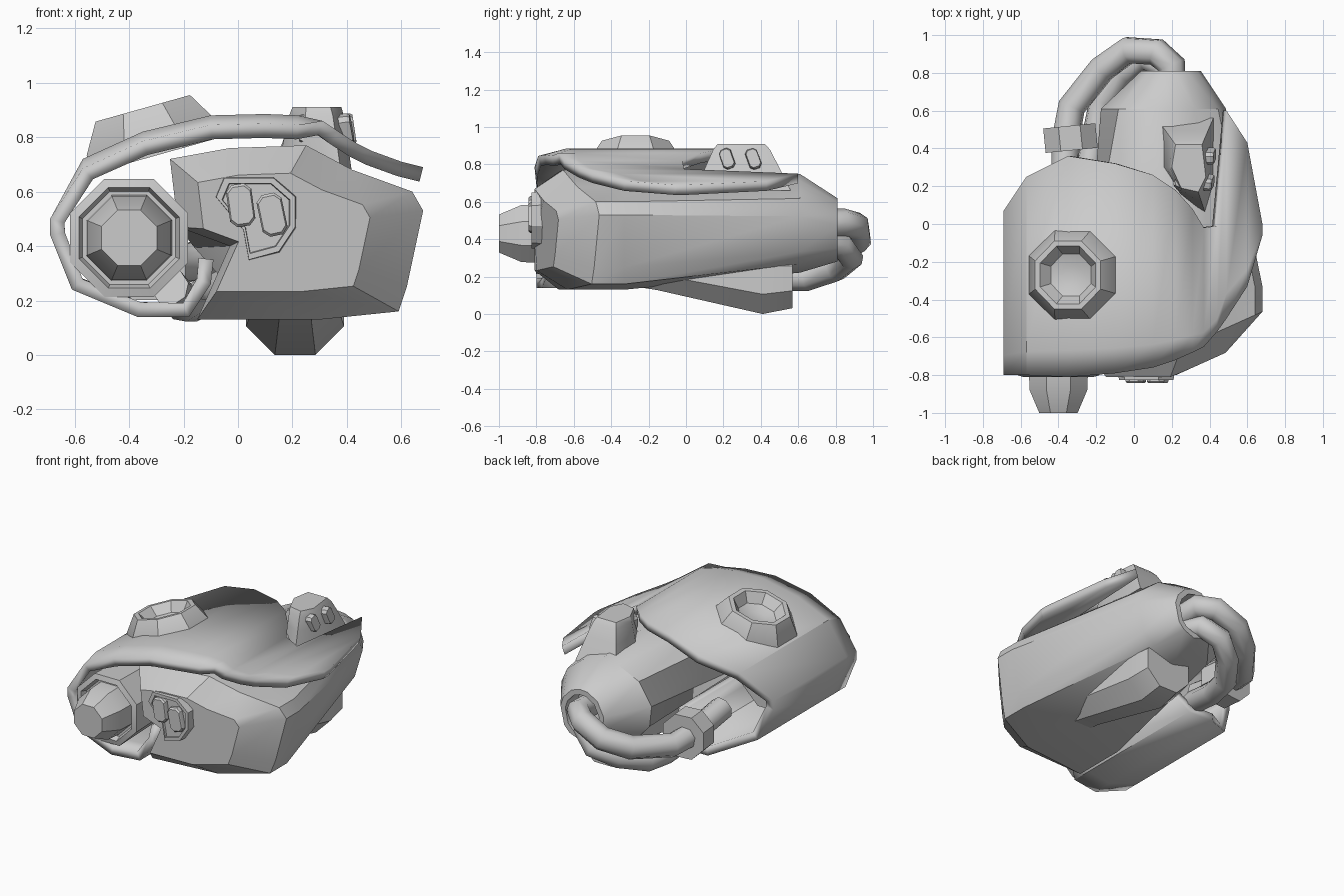
import bpy, bmesh, math
from mathutils import Vector, Matrix

if "Cube" in bpy.data.objects:
    bpy.data.objects.remove(bpy.data.objects["Cube"])


def finish(name, bm, angle=32):
    bmesh.ops.recalc_face_normals(bm, faces=bm.faces)
    me = bpy.data.meshes.new(name)
    bm.to_mesh(me)
    bm.free()
    ob = bpy.data.objects.new(name, me)
    bpy.context.collection.objects.link(ob)
    bpy.ops.object.select_all(action='DESELECT')
    ob.select_set(True)
    bpy.context.view_layer.objects.active = ob
    bpy.ops.object.shade_smooth_by_angle(angle=math.radians(angle))
    return ob


def loft(name, rings, closed=True, caps=True, angle=32):
    bm = bmesh.new()
    rows = [[bm.verts.new(p) for p in r] for r in rings]
    n = len(rows[0])
    for a, b in zip(rows, rows[1:]):
        for i in range(n if closed else n - 1):
            j = (i + 1) % n
            bm.faces.new((a[i], a[j], b[j], b[i]))
    if caps:
        bm.faces.new(rows[0])
        bm.faces.new(rows[-1])
    return finish(name, bm, angle)


def turned(name, centre, axis, profile, spin=22.5, sx=1.0):
    """Octagonal turned part: profile is (radius, distance along axis)."""
    axis = Vector(axis)
    m = Matrix.Translation(centre) @ axis.to_track_quat('Z', 'Y').to_matrix().to_4x4()
    rings = []
    for r, h in profile:
        rings.append([m @ Vector((sx * r * math.cos(math.radians(spin + 45 * k)),
                                  r * math.sin(math.radians(spin + 45 * k)), h))
                      for k in range(8)])
    return loft(name, rings)


def lens(name, centre, axis, size, roll):
    """Small stadium-shaped window."""
    m = (Matrix.Translation(centre) @ Vector(axis).to_track_quat('Z', 'Y').to_matrix().to_4x4()
         @ Matrix.Rotation(math.radians(roll), 4, 'Z'))
    out = [(-.3, 1), (.3, 1), (.6, .7), (.6, -.7), (.3, -1), (-.3, -1), (-.6, -.7), (-.6, .7)]
    return loft(name, [[m @ Vector((x * size * s, y * size * s, h)) for x, y in out]
                       for s, h in ((1, -.04), (1, .008), (.88, .018))])


# Main body: faceted front tapering to a round rear socket
front = [(-.15, .13), (.3, .13), (.59, .16), (.62, .25), (.68, .53), (.64, .6), (.42, .68),
         (.25, .77), (-.03, .76), (-.25, .72), (-.22, .47), (-.03, .40)]
angles = [230, 275, 305, 325, 8, 30, 60, 83, 105, 135, 170, 200]


def front_ring(s, y):
    pts = []
    for x, z in front:
        x, z = .07 + (x - .07) * s, .45 + (z - .45) * s
        pts.append((x, y + .45 * max(0, x - .2), z))
    return pts


def rear_ring(cx, cz, rx, rz, y):
    return [(cx + rx * math.cos(math.radians(a)), y, cz + rz * math.sin(math.radians(a)))
            for a in angles]


loft("main_body", [front_ring(.68, -.81), front_ring(1, -.68),
                   [(x, -.33, z) for x, z in front],
                   rear_ring(.155, .485, .335, .265, .61),
                   rear_ring(.195, .45, .16, .17, .81),
                   rear_ring(.195, .45, .125, .135, .81),
                   rear_ring(.195, .45, .125, .135, .68)])

# Wrap-around shell: profile points are x, z, front y, back y
profile = [(-.09, .35, -.70, .2), (-.10, .26, -.72, .25), (-.18, .14, -.77, .3),
           (-.37, .14, -.80, .3), (-.61, .24, -.80, .12), (-.69, .44, -.80, .07),
           (-.69, .50, -.80, .07), (-.57, .72, -.80, .25), (-.35, .82, -.81, .36),
           (-.10, .88, -.79, .32), (.10, .885, -.76, .26), (.22, .88, -.72, .18),
           (.31, .86, -.68, .08), (.37, .82, -.65, -.02), (.44, .775, -.57, -.01),
           (.49, .75, -.5, .60), (.60, .71, -.33, .43), (.68, .69, -.06, .0)]
rows = []
for t in (0, .12, 1):
    rows.append([(x, yf + (yb - yf) * t,
                  z - (.035 if t == 0 and z > .7 and x < .25 else 0))
                 for x, z, yf, yb in profile])
shell = loft("outer_shell", rows, closed=False, caps=False)
thick = shell.modifiers.new("thickness", 'SOLIDIFY')
thick.thickness = .055
# inward is decided by the direction of the top faces
top = min(shell.data.polygons, key=lambda p: (p.center - Vector((0, -.2, .88))).length)
thick.offset = -1 if top.normal.z > 0 else 1

# Front barrel with stepped collar
turned("front_barrel", (-.4, -.8, .43), (0, -1, 0),
       [(.22, -.5), (.235, 0), (.20, .01), (.185, -.03), (.17, -.03), (.165, .08), (.11, .2)])

# Chimney cup on the shell
turned("top_cup", (-.32, -.27, .80), (-.27, 0, .96),
       [(.27, -.07), (.265, 0), (.195, .11), (.165, .11), (.12, .05), (.06, .03)])

# Front window panel with a recess
panel = [(-.05, .65), (.13, .65), (.21, .58), (.21, .47), (.15, .38), (.04, .35),
         (.02, .46), (-.08, .58)]


def panel_ring(s, y):
    return [(.07 + (x - .07) * s, y, .51 + (z - .51) * s) for x, z in panel]


loft("window_panel", [panel_ring(1.05, -.72), panel_ring(1, -.825),
                      panel_ring(.86, -.825), panel_ring(.84, -.81)])
lens("front_window_left", (.01, -.825, .55), (0, -1, 0), .078, 8)
lens("front_window_right", (.125, -.825, .515), (0, -1, 0), .078, 12)

# Sensor turret on the rear right shoulder
base = [(.12, .56), (.42, .56), (.42, .2), (.38, .05), (.24, .15), (.14, .3)]
top_face = [(.22, .42), (.36, .42), (.38, .25), (.34, .17), (.25, .19), (.20, .3)]
loft("sensor_turret", [[(x, y, .66) for x, y in base],
                       [(x * .5 + u * .5, y * .5 + v * .5, .80)
                        for (x, y), (u, v) in zip(base, top_face)],
                       [(x * .2 + u * .8, y * .2 + v * .8, .88)
                        for (x, y), (u, v) in zip(base, top_face)],
                       [(x, y, .91) for x, y in top_face]])
for name, c, ax in (("a", (.41, .36, .83), (1, 0, .15)), ("b", (.40, .22, .83), (1, -.1, .15)),
                    ("c", (.25, .20, .83), (-.5, -1, .2))):
    lens("turret_window_" + name, c, ax, .055, 20)

# Underside exhaust pod, slanting down to the rear
rings = []
for y, cz, r in ((-.25, .30, .17), (-.15, .27, .155), (.41, .18, .195), (.57, .19, .172)):
    rings.append([(.21 + r * math.cos(math.radians(22.5 + 45 * k)), y,
                   cz + r * math.sin(math.radians(22.5 + 45 * k))) for k in range(8)])
loft("underside_pod", rings)


# Rear hoses
def hose(name, pts, radius):
    cu = bpy.data.curves.new(name, 'CURVE')
    cu.dimensions = '3D'
    cu.bevel_depth, cu.bevel_resolution, cu.use_fill_caps = radius, 2, True
    sp = cu.splines.new('POLY')
    sp.points.add(len(pts) - 1)
    for p, co in zip(sp.points, pts):
        p.co = (*co, 1)
    sp.use_smooth = True
    bpy.context.collection.objects.link(bpy.data.objects.new(name, cu))


hose("upper_hose", [(.2, .69, .48), (.2, .84, .49), (.12, .91, .47), (-.03, .92, .40),
                    (-.17, .82, .34), (-.33, .62, .32), (-.36, .46, .34), (-.37, .15, .4)], .075)
hose("lower_hose", [(.19, .69, .39), (.16, .83, .37), (.06, .88, .30), (-.06, .80, .24),
                    (-.17, .65, .19), (-.20, .50, .19), (-.25, .25, .25)], .07)

# Clamp around the upper hose
turned("hose_clamp", (-.33, .39, .34), (-.1, 1, 0),
       [(.07, 0), (.15, 0), (.15, .13), (.07, .13)])
